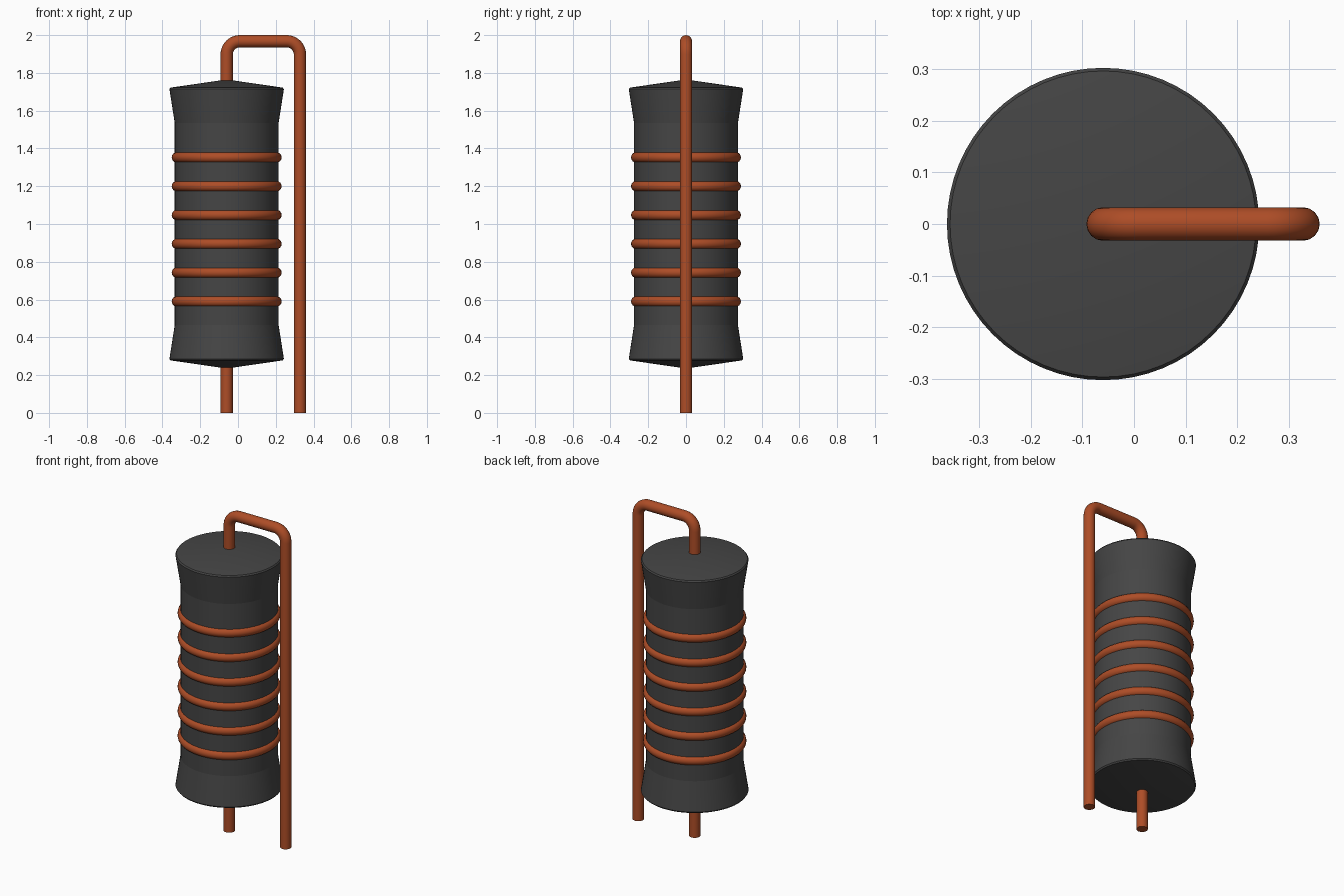
import bpy, bmesh, math
from mathutils import Vector

cube = bpy.data.objects.get("Cube")
if cube:
    bpy.data.objects.remove(cube, do_unlink=True)

AXIS_X = -0.06      # centre line of the body
RETURN_X = 0.328    # centre line of the outer lead
WIRE_R = 0.0325
TOP_Z = 2.0 - WIRE_R
BEND_R = 0.07


def material(name, colour):
    mat = bpy.data.materials.new(name)
    mat.use_nodes = True
    mat.diffuse_color = (*colour, 1)
    mat.node_tree.nodes["Principled BSDF"].inputs["Base Color"].default_value = (*colour, 1)
    return mat


def finish(obj, mat, angle=30):
    obj.data.materials.clear()
    obj.data.materials.append(mat)
    bpy.ops.object.select_all(action="DESELECT")
    obj.select_set(True)
    bpy.context.view_layer.objects.active = obj
    if obj.type == "CURVE":
        bpy.ops.object.convert(target="MESH")
    bpy.ops.object.shade_smooth_by_angle(angle=math.radians(angle))


def lathe(name, profile, mat, steps=64, angle=30):
    """Spin a list of (radius, height) points around the body axis."""
    bm = bmesh.new()
    verts = [bm.verts.new((r, 0, z)) for r, z in profile]
    edges = [bm.edges.new(pair) for pair in zip(verts, verts[1:])]
    bmesh.ops.spin(bm, geom=verts + edges, cent=(0, 0, 0), axis=(0, 0, 1),
                   angle=math.tau, steps=steps, use_merge=True)
    bmesh.ops.remove_doubles(bm, verts=bm.verts, dist=0.0001)
    bmesh.ops.recalc_face_normals(bm, faces=bm.faces)
    mesh = bpy.data.meshes.new(name)
    bm.to_mesh(mesh)
    bm.free()
    obj = bpy.data.objects.new(name, mesh)
    obj.location.x = AXIS_X
    bpy.context.collection.objects.link(obj)
    finish(obj, mat, angle)


def bend(cx, start, end, steps=10):
    """Quarter-circle path points in the front plane."""
    cz = TOP_Z - BEND_R
    angles = [math.radians(start + (end - start) * i / steps) for i in range(steps + 1)]
    return [Vector((cx + BEND_R * math.cos(a), 0, cz + BEND_R * math.sin(a))) for a in angles]


charcoal = material("charcoal", (0.06, 0.06, 0.06))
copper = material("copper", (0.42, 0.074, 0.02))

# Flared body with shallow conical ends, mirrored about mid height
lower = [(0, 0.235), (0.297, 0.278), (0.303, 0.286), (0.275, 0.465)]
upper = [(r, 2 - z) for r, z in reversed(lower)]
lathe("body", lower + upper, charcoal, angle=8)

# Coil rings
for i in range(6):
    z = 0.59 + i * 0.1525
    ring = [(0.263 + 0.028 * math.cos(a), z + 0.028 * math.sin(a))
            for a in (math.tau * k / 16 for k in range(17))]
    lathe(f"coil_ring_{i + 1}", ring, copper, angle=40)

# Lead wire: through the body, over the top and down the side
path = [Vector((AXIS_X, 0, 0))]
path += bend(AXIS_X + BEND_R, 180, 90)
path += bend(RETURN_X - BEND_R, 90, 0)
path.append(Vector((RETURN_X, 0, 0)))
curve = bpy.data.curves.new("lead_wire", "CURVE")
curve.dimensions = "3D"
curve.bevel_depth = WIRE_R
curve.bevel_resolution = 6
curve.use_fill_caps = True
spline = curve.splines.new("POLY")
spline.points.add(len(path) - 1)
for point, co in zip(spline.points, path):
    point.co = (*co, 1)
wire = bpy.data.objects.new("lead_wire", curve)
bpy.context.collection.objects.link(wire)
finish(wire, copper, 40)
